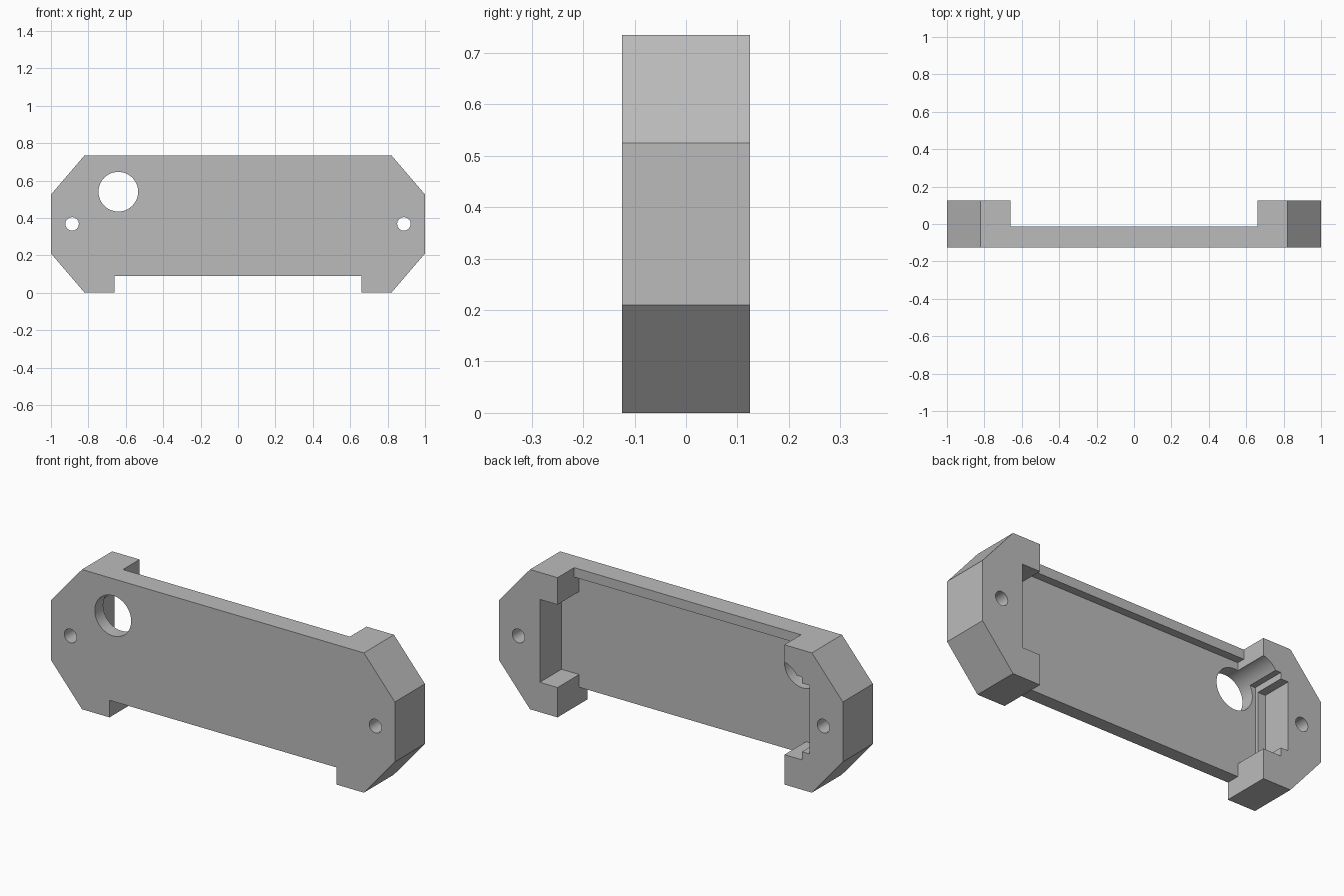
import bpy
import bmesh
import math
from mathutils import Matrix

if "Cube" in bpy.data.objects:
    bpy.data.objects.remove(bpy.data.objects["Cube"], do_unlink=True)

BACK = 0.125          # half depth of the plate
INNER = 0.66          # inner side of the end blocks
FAR = 0.4             # cutters overshoot to here

grey = bpy.data.materials.new("mid_grey")
grey.use_nodes = True
grey.diffuse_color = (0.5, 0.5, 0.5, 1)
grey.node_tree.nodes["Principled BSDF"].inputs["Base Color"].default_value = (0.5, 0.5, 0.5, 1)


def make_object(name, bm):
    bmesh.ops.recalc_face_normals(bm, faces=bm.faces)
    mesh = bpy.data.meshes.new(name)
    bm.to_mesh(mesh)
    bm.free()
    mesh.materials.append(grey)
    obj = bpy.data.objects.new(name, mesh)
    bpy.context.collection.objects.link(obj)
    return obj


def box(name, x, y, z):
    bm = bmesh.new()
    bmesh.ops.create_cube(bm, size=1)
    for v in bm.verts:
        for axis, (low, high) in enumerate((x, y, z)):
            v.co[axis] = high if v.co[axis] > 0 else low
    return make_object(name, bm)


def rod(name, x, z, radius, sides):
    bm = bmesh.new()
    bmesh.ops.create_cone(bm, cap_ends=True, segments=sides, radius1=radius,
                          radius2=radius, depth=1,
                          matrix=Matrix.Translation((x, 0, z)) @ Matrix.Rotation(math.pi / 2, 4, "X"))
    return make_object(name, bm)


def cut(body, cutter):
    cutter.hide_render = True
    mod = body.modifiers.new("cut", "BOOLEAN")
    mod.operation = "DIFFERENCE"
    mod.solver = "EXACT"
    mod.object = cutter
    bpy.context.view_layer.objects.active = body
    bpy.ops.object.modifier_apply(modifier=mod.name)
    bpy.data.objects.remove(cutter, do_unlink=True)


# Octagonal plate with two feet, extruded front to back
half = [(INNER, 0.09), (INNER, 0), (0.82, 0), (1, 0.21), (1, 0.525), (0.82, 0.735)]
outline = half + [(-x, z) for x, z in reversed(half)]
bm = bmesh.new()
face = bm.faces.new([bm.verts.new((x, -BACK, z)) for x, z in outline])
extruded = bmesh.ops.extrude_face_region(bm, geom=[face])
bmesh.ops.translate(bm, vec=(0, 2 * BACK, 0),
                    verts=[g for g in extruded["geom"] if isinstance(g, bmesh.types.BMVert)])
plate = make_object("end_bracket_plate", bm)

# Back recess between the blocks, then the deeper pocket below the top rail
cut(plate, box("recess", (-INNER, INNER), (-0.013, FAR), (-FAR, 1)))
cut(plate, box("pocket", (-INNER, INNER), (-0.055, FAR), (-FAR, 0.685)))

# Notches into both blocks, with an extra step on the right one
cut(plate, box("notch", (-0.763, 0.763), (-0.055, FAR), (0.157, 0.593)))
cut(plate, box("side_step", (-0.807, -0.7), (-0.036, FAR), (0.2, 0.56)))

# Round through holes
cut(plate, rod("large_hole", -0.64, 0.54, 0.106, 48))
for side in (-1, 1):
    cut(plate, rod("screw_hole", side * 0.887, 0.368, 0.036, 32))

bpy.ops.object.select_all(action="DESELECT")
plate.select_set(True)
bpy.context.view_layer.objects.active = plate
bpy.ops.object.shade_smooth_by_angle(angle=math.radians(30))
